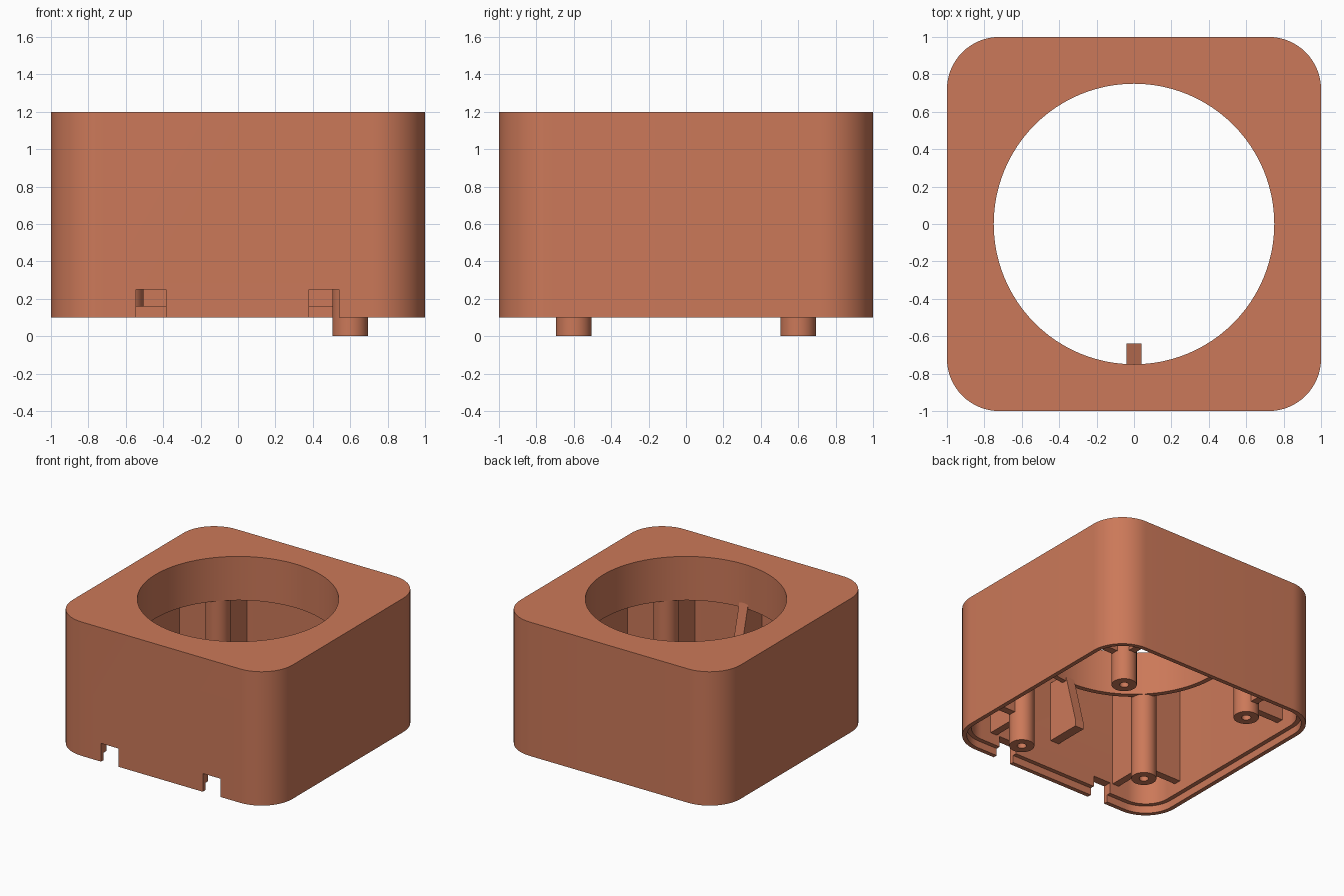
import bpy, bmesh, math

if "Cube" in bpy.data.objects:
    bpy.data.objects.remove(bpy.data.objects["Cube"])

clay = bpy.data.materials.new("terracotta")
clay.diffuse_color = (0.60, 0.19, 0.10, 1)
clay.use_nodes = True
clay.node_tree.nodes["Principled BSDF"].inputs["Base Color"].default_value = clay.diffuse_color


def prism(name, outline, z0, z1):
    """Extrude an xy outline from z0 to z1."""
    bm = bmesh.new()
    face = bm.faces.new([bm.verts.new((x, y, z0)) for x, y in outline])
    res = bmesh.ops.extrude_face_region(bm, geom=[face])
    top = [v for v in res["geom"] if isinstance(v, bmesh.types.BMVert)]
    bmesh.ops.translate(bm, verts=top, vec=(0, 0, z1 - z0))
    bmesh.ops.recalc_face_normals(bm, faces=bm.faces)
    mesh = bpy.data.meshes.new(name)
    bm.to_mesh(mesh)
    bm.free()
    mesh.materials.append(clay)
    ob = bpy.data.objects.new(name, mesh)
    bpy.context.collection.objects.link(ob)
    return ob


def circle(x, y, r, n):
    return [(x + r * math.cos(2 * math.pi * i / n),
             y + r * math.sin(2 * math.pi * i / n)) for i in range(n)]


def rounded(half, r, n=16):
    """Rounded square outline."""
    pts = []
    for k, (sx, sy) in enumerate([(1, 1), (-1, 1), (-1, -1), (1, -1)]):
        for i in range(n + 1):
            a = math.pi / 2 * (k + i / n)
            pts.append((sx * (half - r) + r * math.cos(a),
                        sy * (half - r) + r * math.sin(a)))
    return pts


def rect(x0, x1, y0, y1):
    return [(x0, y0), (x1, y0), (x1, y1), (x0, y1)]


def activate(ob):
    bpy.ops.object.select_all(action='DESELECT')
    ob.select_set(True)
    bpy.context.view_layer.objects.active = ob


def cut(ob, cutter):
    """Subtract the cutter, then discard it."""
    activate(ob)
    mod = ob.modifiers.new("cut", 'BOOLEAN')
    mod.operation, mod.solver, mod.object = 'DIFFERENCE', 'EXACT', cutter
    bpy.ops.object.modifier_apply(modifier=mod.name)
    bpy.data.objects.remove(cutter)


def smooth(ob):
    activate(ob)
    bpy.ops.object.shade_smooth_by_angle(angle=math.radians(30))


# Housing: open underneath, with a collar hanging around the top opening
housing = prism("housing", rounded(1.0, 0.28), 0.10, 1.20)
cavity = prism("cavity_cutter", rounded(0.93, 0.21), 0.0, 1.13)
cut(cavity, prism("collar_core", circle(0, 0, 0.79, 96), 0.84, 1.4))
cut(housing, cavity)
cut(housing, prism("opening_cutter", circle(0, 0, 0.75, 96), 0.5, 1.5))
# Stepped lip for the base plate
cut(housing, prism("lip_cutter", rounded(0.965, 0.245), 0.0, 0.16))
# Two notches in the front wall
for x0, x1 in ((-0.545, -0.385), (0.38, 0.54)):
    cut(housing, prism("notch_cutter", rect(x0, x1, -1.2, -0.9), 0.0, 0.25))
smooth(housing)

# Corner screw posts, each braced to both walls
for sx in (-1, 1):
    for sy in (-1, 1):
        x, y = 0.6 * sx, 0.6 * sy
        z = 0.0 if sx > 0 else 0.16
        post = prism("screw_post", circle(x, y, 0.095, 40), z, 1.15)
        cut(post, prism("screw_hole", circle(x, y, 0.035, 20), z - 0.1, z + 0.5))
        smooth(post)
        t = 0.03
        for nm, box in (("side_rib", rect(*sorted((x + sx * 0.07, sx * 0.94)), y - t, y + t)),
                        ("end_rib", rect(x - t, x + t, *sorted((y + sy * 0.07, sy * 0.94))))):
            prism(nm, box, 0.25, 1.15)

# Locating fin on the front wall, with a slanted inner edge
fin = prism("locating_fin",
            [(-0.94, 0.40), (-0.64, 0.40), (-0.64, 0.46), (-0.755, 0.90), (-0.94, 0.90)],
            -0.04, 0.04)
for v in fin.data.vertices:
    y, z, x = v.co
    v.co = (x, y, z)
